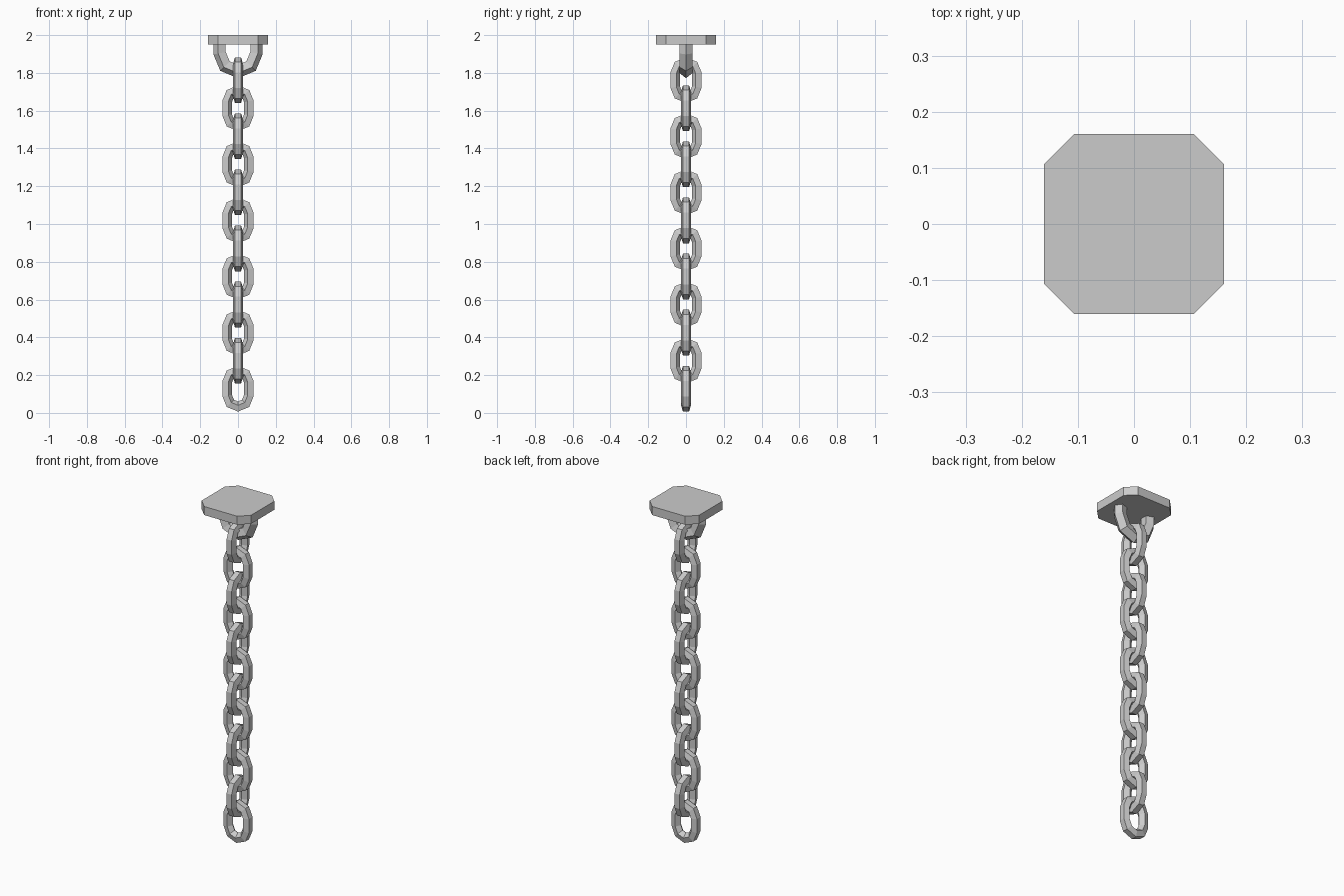
import bpy, bmesh
from math import sin, cos, pi, radians
from mathutils import Vector

if "Cube" in bpy.data.objects:
    bpy.data.objects.remove(bpy.data.objects["Cube"])


def tube(name, path, r_in, r_out, closed, sides=5, turn=0.0, at=(0, 0, 0)):
    """Sweep a low-poly section along a path in the xz plane."""
    bm = bmesh.new()
    n = len(path)
    pts = [Vector((x, 0, z)) for x, z in path]
    rings = []
    for i, p in enumerate(pts):
        a = pts[i - 1] if closed or i > 0 else p
        b = pts[(i + 1) % n] if closed or i < n - 1 else p
        d0 = (p - a).normalized() if a != p else (b - p).normalized()
        d1 = (b - p).normalized() if b != p else d0
        t = (d0 + d1).normalized()
        out = Vector((t.z, 0, -t.x)) / max(t.dot(d0), 0.5)
        ring = []
        for k in range(sides):
            w = 2 * pi * k / sides
            q = p + out * (r_in * cos(w)) + Vector((0, r_out * sin(w), 0))
            ring.append(bm.verts.new(q))
        rings.append(ring)
    for i in range(n if closed else n - 1):
        A, B = rings[i], rings[(i + 1) % n]
        for k in range(sides):
            m = (k + 1) % sides
            bm.faces.new((A[k], A[m], B[m], B[k]))
    if not closed:
        bm.faces.new(rings[0])
        bm.faces.new(rings[-1])
    bmesh.ops.recalc_face_normals(bm, faces=bm.faces)
    me = bpy.data.meshes.new(name)
    bm.to_mesh(me)
    bm.free()
    ob = bpy.data.objects.new(name, me)
    ob.location = at
    ob.rotation_euler.z = turn
    bpy.context.collection.objects.link(ob)
    return ob


# Ceiling plate: square with cut corners
H, C = 0.16, 0.107
outline = [(C, -H), (H, -C), (H, C), (C, H), (-C, H), (-H, C), (-H, -C), (-C, -H)]
bm = bmesh.new()
face = bm.faces.new([bm.verts.new((x, y, 1.95)) for x, y in outline])
ext = bmesh.ops.extrude_face_region(bm, geom=[face])
bmesh.ops.translate(bm, vec=(0, 0, 0.05),
                    verts=[v for v in ext["geom"] if isinstance(v, bmesh.types.BMVert)])
bmesh.ops.recalc_face_normals(bm, faces=bm.faces)
me = bpy.data.meshes.new("ceiling_plate")
bm.to_mesh(me)
bm.free()
bpy.context.collection.objects.link(bpy.data.objects.new("ceiling_plate", me))

# Hanging loop under the plate
R = 0.094
loop = [(-R, 1.96)] + [(R * cos(radians(a)), 1.905 + R * sin(radians(a)))
                       for a in range(180, 361, 45)] + [(R, 1.96)]
tube("hanging_loop", loop, 0.036, 0.036, False)

# Chain links: stretched rings, alternate ones turned a quarter
r, s = 0.060, 0.037
ring = [(r * cos(radians(a)), s + r * sin(radians(a))) for a in range(0, 181, 45)]
ring += [(-x, -z) for x, z in ring]
ring = ring[::-1]
for i in range(12):
    tube(f"chain_link_{i + 1}", ring, 0.0275, 0.0275, True,
         turn=(i % 2) * pi / 2, at=(0, 0, 0.128 + i * 0.1485))
